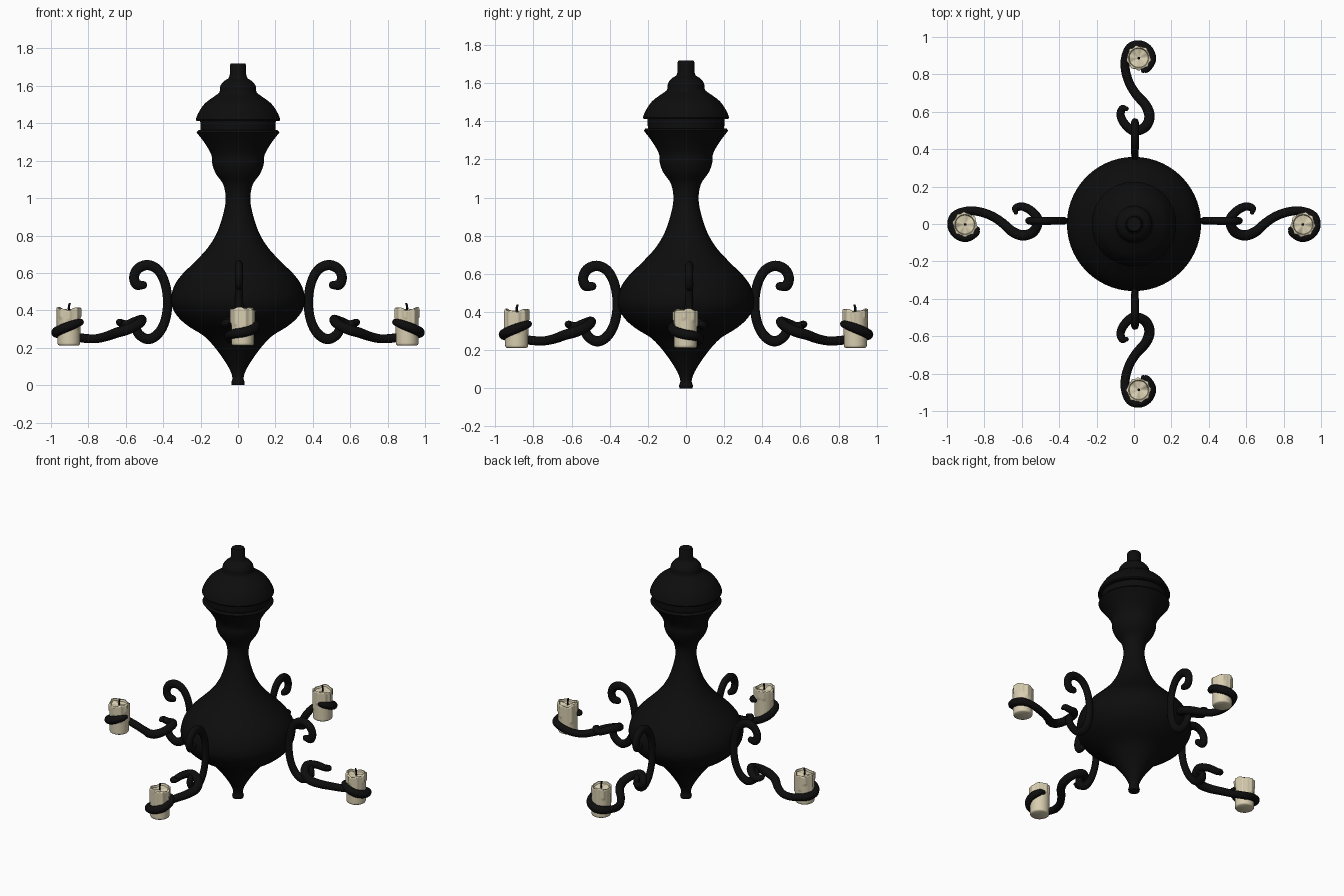
import bpy, bmesh, math, random
from mathutils import Matrix, Vector

if "Cube" in bpy.data.objects:
    bpy.data.objects.remove(bpy.data.objects["Cube"])

random.seed(4)

def material(name, col):
    m = bpy.data.materials.new(name)
    m.diffuse_color = (*col, 1)
    m.use_nodes = True
    m.node_tree.nodes["Principled BSDF"].inputs["Base Color"].default_value = m.diffuse_color
    return m

IRON = material("black iron", (0.004, 0.004, 0.004))
WAX = material("cream wax", (0.68, 0.61, 0.43))

def smooth_path(pts, n=4):
    """Catmull-Rom through the points."""
    p = [Vector(q) for q in pts]
    p = [2 * p[0] - p[1]] + p + [2 * p[-1] - p[-2]]
    out = []
    for i in range(1, len(p) - 2):
        a, b, c, d = p[i - 1:i + 3]
        for k in range(n):
            t = k / n
            out.append(0.5 * (2 * b + (c - a) * t + (2 * a - 5 * b + 4 * c - d) * t * t
                              + (3 * b - a - 3 * c + d) * t ** 3))
    return out + [p[-2]]

def finish(bm, name, mat, angle=40):
    bmesh.ops.recalc_face_normals(bm, faces=bm.faces)
    me = bpy.data.meshes.new(name)
    bm.to_mesh(me)
    bm.free()
    me.materials.append(mat)
    ob = bpy.data.objects.new(name, me)
    bpy.context.collection.objects.link(ob)
    bpy.ops.object.select_all(action='DESELECT')
    ob.select_set(True)
    bpy.context.view_layer.objects.active = ob
    bpy.ops.object.shade_smooth_by_angle(angle=math.radians(angle))
    return ob

def skin(bm, rings, caps=True):
    """Join rings of coordinates into a closed tube."""
    rows = [[bm.verts.new(c) for c in r] for r in rings]
    n = len(rows[0])
    for a, b in zip(rows, rows[1:]):
        for i in range(n):
            j = (i + 1) % n
            bm.faces.new((a[i], a[j], b[j], b[i]))
    if caps:
        bm.faces.new(rows[0])
        bm.faces.new(rows[-1])

def lathe(name, profile, mat, n=56):
    bm = bmesh.new()
    skin(bm, [[(r * math.cos(2 * math.pi * i / n), r * math.sin(2 * math.pi * i / n), z)
               for i in range(n)] for r, z in profile])
    return finish(bm, name, mat)

def tube(name, pts, mtx, flat=1.0, n=14):
    """Tapered round bar through (x, y, z, radius) points; flat squashes it in y."""
    path = smooth_path(pts, 6)
    # rounded ends
    def cap(p, q):
        d = (p.xyz - q.xyz).normalized()
        return [Vector((*(p.xyz + d * p.w * math.sin(t)), p.w * math.cos(t)))
                for t in (0.5, 1.0, 1.4)]
    path = cap(path[0], path[1])[::-1] + path + cap(path[-1], path[-2])
    rings, u = [], None
    for i, p in enumerate(path):
        t = (path[min(i + 1, len(path) - 1)].xyz - path[max(i - 1, 0)].xyz).normalized()
        u = t.orthogonal() if u is None else u - t * u.dot(t)
        u.normalize()
        v = t.cross(u)
        ring = []
        for k in range(n):
            a = 2 * math.pi * k / n
            o = (u * math.cos(a) + v * math.sin(a)) * p.w
            ring.append(mtx @ Vector((p.x + o.x, p.y + o.y * flat, p.z + o.z)))
        rings.append(ring)
    bm = bmesh.new()
    skin(bm, rings)
    return finish(bm, name, IRON, 60)

def candle(name, mtx, n=56, rows=22):
    """Wax pillar with uneven rim, runs of wax and a sunken top."""
    drips = [(i * 0.785 + random.uniform(-.25, .25), random.uniform(.04, .14)) for i in range(8)]
    cx, cy, z0, z1 = 0.904, -0.02, 0.212, 0.41
    def ring(r, z, runs=0):
        out = []
        for i in range(n):
            a = 2 * math.pi * i / n
            zz = z + (0.006 * math.sin(2 * a + 1) + 0.003 * math.sin(5 * a)) * (z - z0) / (z1 - z0)
            rr = r
            for da, ln in drips:
                d = abs((a - da + math.pi) % (2 * math.pi) - math.pi)
                if runs and d < 0.2 and z > z1 - ln:
                    rr += 0.006 * math.cos(d / 0.2 * math.pi / 2)
            out.append(mtx @ Vector((cx + rr * math.cos(a), cy + rr * math.sin(a), zz)))
        return out
    rings = [ring(.052, z0), ring(.058, z0 + .004)]
    rings += [ring(.060 + .002 * k / rows, z0 + .008 + (z1 - z0 - .012) * k / rows, 1)
              for k in range(rows + 1)]
    rings += [ring(.060, z1), ring(.054, z1), ring(.050, z1 - .012), ring(.01, z1 - .016)]
    bm = bmesh.new()
    skin(bm, rings)
    finish(bm, name, WAX, 50)

# Turned body: finial, bulb, neck and upper bowl
lower = smooth_path([(.034, 0), (.036, .015), (.030, .04), (.045, .085), (.085, .15), (.135, .215),
                     (.185, .265), (.265, .315), (.325, .37), (.358, .44), (.345, .52),
                     (.305, .585), (.235, .655), (.165, .73), (.115, .81), (.083, .90),
                     (.066, .99), (.078, 1.07), (.118, 1.13), (.137, 1.18), (.142, 1.23),
                     (.175, 1.29), (.222, 1.352)])
lathe("body", lower + [Vector(p) for p in [(.212, 1.363), (.15, 1.366)]], IRON)

# Domed cap with collar and stem
dome = smooth_path([(.226, 1.42), (.212, 1.455), (.178, 1.505), (.125, 1.545), (.100, 1.565),
                    (.094, 1.60), (.075, 1.625), (.052, 1.640), (.044, 1.66)])
lathe("cap", [Vector(p) for p in [(.15, 1.355), (.200, 1.358), (.202, 1.412), (.222, 1.412)]]
      + dome + [Vector(p) for p in [(.044, 1.71), (.038, 1.72)]], IRON)

# Arm shapes, drawn for an arm running along +x: (x, y, z, radius)
C_SCROLL = [(.508, 0, .535, .022), (.542, 0, .538, .027), (.556, 0, .578, .026),
            (.535, 0, .622, .027), (.485, 0, .642, .027), (.430, 0, .618, .026),
            (.392, 0, .55, .025), (.376, 0, .45, .025), (.388, 0, .35, .025),
            (.425, 0, .277, .026), (.478, 0, .246, .027), (.528, 0, .270, .026),
            (.545, 0, .315, .025), (.518, 0, .345, .022)]
S_SCROLL = [(.632, .045, .338, .012), (.632, .068, .335, .020), (.595, .076, .325, .022),
            (.548, .052, .342, .024), (.514, .004, .350, .026), (.535, -.055, .325, .027),
            (.590, -.078, .298, .028), (.650, -.058, .280, .027), (.705, -.010, .260, .025),
            (.765, .028, .248, .024), (.835, .050, .252, .024), (.900, .052, .265, .023),
            (.958, .026, .275, .025), (.972, -.025, .283, .026), (.945, -.072, .298, .026),
            (.895, -.088, .318, .025), (.848, -.066, .335, .020), (.838, -.045, .338, .014)]
WICK = [(.904, -.02, .39, .006), (.904, -.02, .42, .006), (.900, -.02, .434, .006)]

flip_x = Matrix.Diagonal((-1, 1, 1, 1))
flip_y = Matrix.Diagonal((1, -1, 1, 1))
right = Matrix.Translation((0, .017, 0))
back = Matrix.Translation((.005, -.016, 0)) @ Matrix.Rotation(math.pi / 2, 4, 'Z')

for side, m in (("right", right), ("left", flip_x @ right),
                ("back", back), ("front", flip_y @ back)):
    tube(side + "_c_scroll", C_SCROLL, m, flat=0.8)
    tube(side + "_arm", S_SCROLL, m)
    tube(side + "_wick", WICK, m, n=8)
    candle(side + "_candle", m)
